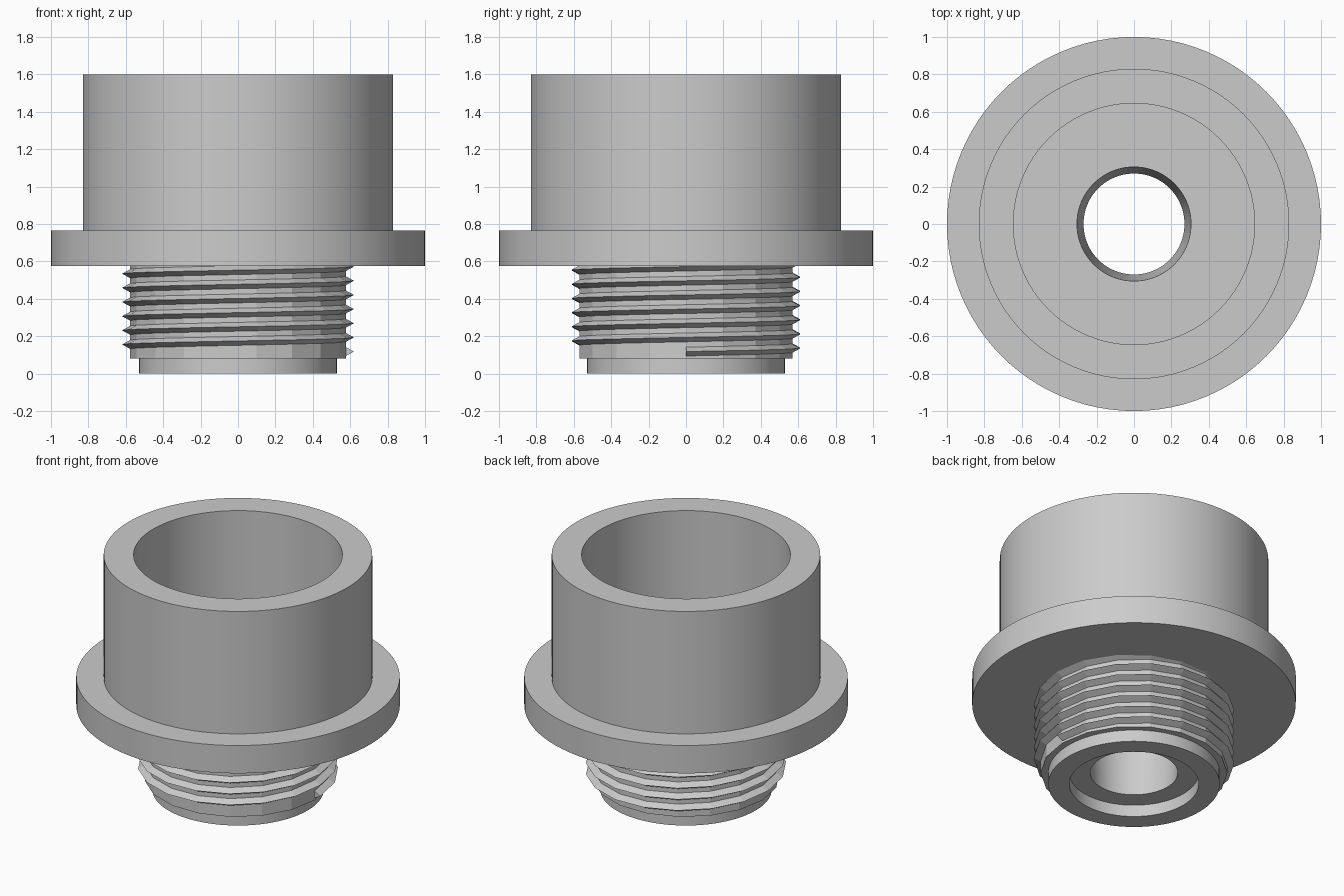
import bpy
import bmesh
import math

cube = bpy.data.objects.get("Cube")
if cube:
    bpy.data.objects.remove(cube, do_unlink=True)

# One plain grey for the whole fitting
grey = bpy.data.materials.new("plain_grey")
grey.use_nodes = True
colour = (0.6, 0.6, 0.6, 1)
grey.diffuse_color = colour
grey.node_tree.nodes["Principled BSDF"].inputs["Base Color"].default_value = colour


def sweep(name, profile, sides, turns=1, pitch=0, smooth=False):
    """Turn a closed (radius, height) profile about z; a pitch makes a capped helix."""
    bm = bmesh.new()
    closed = pitch == 0
    steps = round(sides * turns)
    rings = []
    for i in range(steps if closed else steps + 1):
        a = math.tau * i / sides
        rise = pitch * i / sides
        rings.append([bm.verts.new((r * math.cos(a), r * math.sin(a), z + rise))
                      for r, z in profile])
    n = len(profile)
    for i in range(steps):
        a, b = rings[i], rings[(i + 1) % len(rings)]
        for j in range(n):
            k = (j + 1) % n
            bm.faces.new((a[j], b[j], b[k], a[k]))
    if not closed:
        bm.faces.new(rings[0])
        bm.faces.new(rings[-1])
    bmesh.ops.recalc_face_normals(bm, faces=bm.faces)
    mesh = bpy.data.meshes.new(name)
    bm.to_mesh(mesh)
    bm.free()
    mesh.materials.append(grey)
    obj = bpy.data.objects.new(name, mesh)
    bpy.context.collection.objects.link(obj)
    if smooth:
        bpy.ops.object.select_all(action="DESELECT")
        obj.select_set(True)
        bpy.context.view_layer.objects.active = obj
        bpy.ops.object.shade_smooth_by_angle(angle=math.radians(30))
    return obj


# Cup, flange, nozzle, bottom recess and tapered bore in one turned body
sweep("flanged_body", [
    (0.27, 0.08), (0.40, 0.08), (0.40, 0), (0.53, 0),
    (0.53, 0.575), (1, 0.575), (1, 0.765), (0.83, 0.765),
    (0.83, 1.6), (0.645, 1.6), (0.645, 0.765), (0.305, 0.765),
], 96, smooth=True)

# Faceted sleeve that carries the thread
SIDES = 18
sweep("thread_core", [(0.5, 0.08), (0.577, 0.08), (0.577, 0.6), (0.5, 0.6)], SIDES)

# Right-handed V thread, running up into the flange
sweep("screw_thread", [(0.565, 0.088), (0.62, 0.118), (0.565, 0.148)],
      SIDES, turns=6.5, pitch=0.0757)
